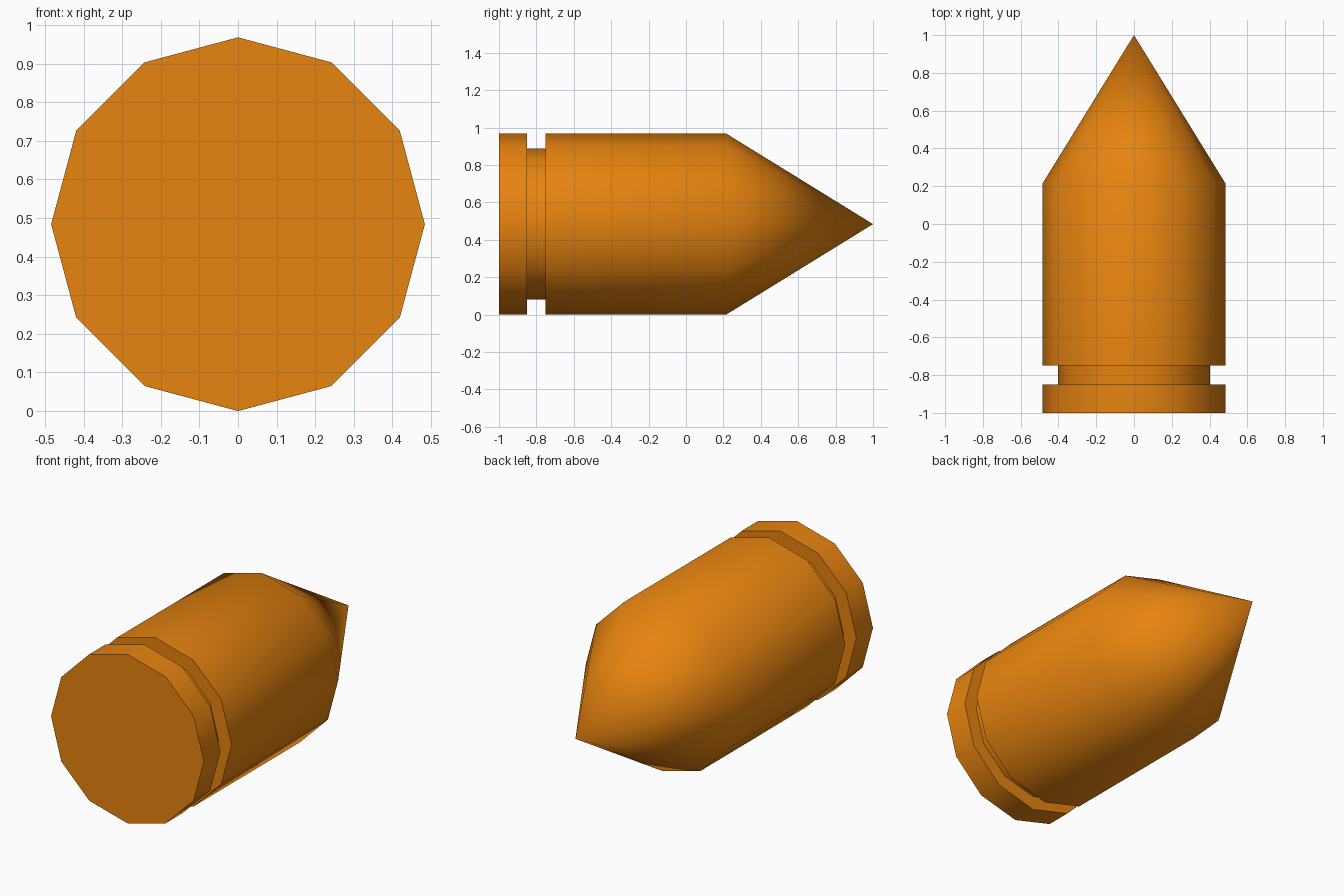
import bpy, bmesh, math

if "Cube" in bpy.data.objects:
    bpy.data.objects.remove(bpy.data.objects["Cube"])

SIDES = 12
R, GROOVE_R = 0.484, 0.403

# profile of (y, radius) from flat base to shoulder; the tip closes it
profile = [(-1.0, R), (-0.85, R), (-0.85, GROOVE_R), (-0.75, GROOVE_R),
           (-0.75, R), (0.215, R)]

orange = bpy.data.materials.new("orange")
orange.diffuse_color = (0.8, 0.23, 0.005, 1)
orange.use_nodes = True
orange.node_tree.nodes["Principled BSDF"].inputs["Base Color"].default_value = orange.diffuse_color

bm = bmesh.new()
rings = []
for y, r in profile:
    rings.append([bm.verts.new((r * math.sin(math.tau * i / SIDES), y,
                                R + r * math.cos(math.tau * i / SIDES)))
                  for i in range(SIDES)])

# flat base, grooved body and pointed nose
bm.faces.new(rings[0])
for a, b in zip(rings, rings[1:]):
    for i in range(SIDES):
        j = (i + 1) % SIDES
        bm.faces.new((a[i], a[j], b[j], b[i]))
tip = bm.verts.new((0, 1.0, R))
for i in range(SIDES):
    bm.faces.new((rings[-1][i], rings[-1][(i + 1) % SIDES], tip))
bmesh.ops.recalc_face_normals(bm, faces=bm.faces[:])

mesh = bpy.data.meshes.new("pointed_shell")
bm.to_mesh(mesh)
bm.free()
mesh.materials.append(orange)
shell = bpy.data.objects.new("pointed_shell", mesh)
bpy.context.collection.objects.link(shell)

# smooth round body and nose, sharp base and groove edges
bpy.context.view_layer.objects.active = shell
shell.select_set(True)
bpy.ops.object.shade_smooth_by_angle(angle=math.radians(45))
